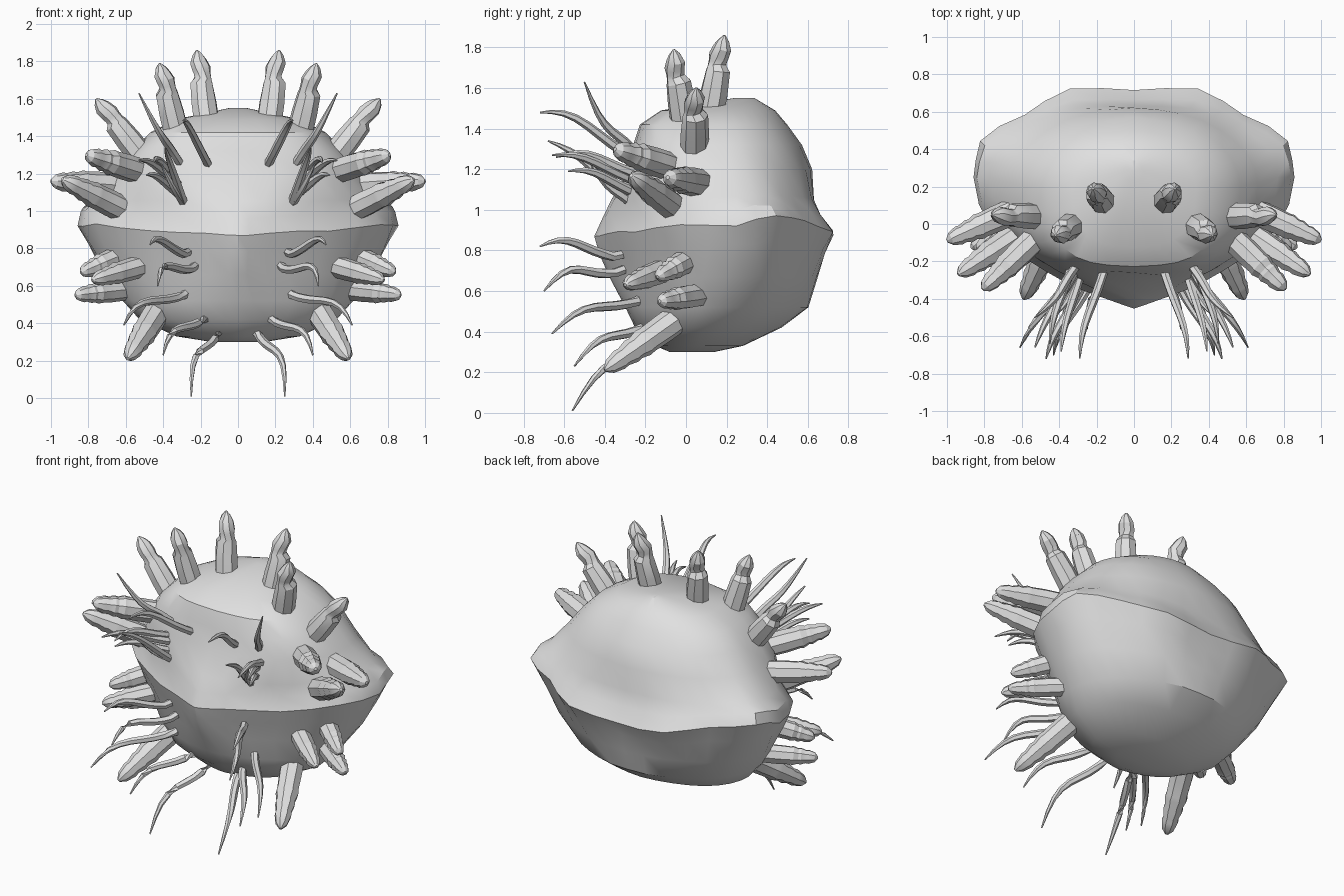
import bpy, bmesh, math, random
from mathutils import Vector

cube = bpy.data.objects.get("Cube")
if cube:
    bpy.data.objects.remove(cube, do_unlink=True)
random.seed(4)

skin = bpy.data.materials.new("grey_skin")
skin.use_nodes = True
grey = (0.75, 0.75, 0.75, 1)
skin.diffuse_color = grey
skin.node_tree.nodes["Principled BSDF"].inputs["Base Color"].default_value = grey


def loft(name, rings, angle):
    """Skin a list of closed rings, cap both ends and shade."""
    bm = bmesh.new()
    loops = [[bm.verts.new(p) for p in ring] for ring in rings]
    count = len(loops[0])
    for low, high in zip(loops, loops[1:]):
        for i in range(count):
            j = (i + 1) % count
            bm.faces.new((low[i], low[j], high[j], high[i]))
    for loop in (loops[0], loops[-1]):
        centre = bm.verts.new(sum((v.co for v in loop), Vector()) / count)
        for i in range(count):
            bm.faces.new((loop[i], loop[(i + 1) % count], centre))
    bmesh.ops.recalc_face_normals(bm, faces=bm.faces)
    mesh = bpy.data.meshes.new(name)
    bm.to_mesh(mesh)
    bm.free()
    mesh.materials.append(skin)
    obj = bpy.data.objects.new(name, mesh)
    bpy.context.collection.objects.link(obj)
    bpy.ops.object.select_all(action="DESELECT")
    obj.select_set(True)
    bpy.context.view_layer.objects.active = obj
    bpy.ops.object.shade_smooth_by_angle(angle=math.radians(angle))


def tube(name, path, radii, sides, angle):
    """Sweep a polygon of changing radius along a path."""
    rings = []
    for i, p in enumerate(path):
        along = (path[min(i + 1, len(path) - 1)] - path[max(i - 1, 0)]).normalized()
        side = along.cross(Vector((0.3, 0.8, 0.5))).normalized()
        up = along.cross(side)
        turns = [math.tau * k / sides for k in range(sides)]
        rings.append([p + radii[i] * (side * math.cos(a) + up * math.sin(a)) for a in turns])
    loft(name, rings, angle)


# Lumpy body: height, half width, front, middle and back depth of each ring
body_rings = [
    (0.30, 0.14, -0.08, 0.03, 0.14), (0.33, 0.33, -0.15, 0.05, 0.28),
    (0.42, 0.53, -0.25, 0.10, 0.47), (0.52, 0.62, -0.30, 0.15, 0.60),
    (0.66, 0.72, -0.37, 0.20, 0.65), (0.78, 0.81, -0.42, 0.25, 0.69),
    (0.87, 0.86, -0.45, 0.25, 0.74), (0.96, 0.84, -0.41, 0.25, 0.68),
    (1.05, 0.77, -0.36, 0.25, 0.64), (1.20, 0.66, -0.28, 0.22, 0.62),
    (1.32, 0.57, -0.26, 0.20, 0.57), (1.42, 0.47, -0.23, 0.18, 0.50),
    (1.49, 0.33, -0.12, 0.17, 0.44), (1.55, 0.05, 0.23, 0.28, 0.34)]
SEGMENTS = 32
rings = []
for z, width, front, middle, back in body_rings:
    ring = []
    ridge = math.exp(-((z - 0.87) / 0.15) ** 2)
    for k in range(SEGMENTS):
        a = math.tau * k / SEGMENTS
        s, c = math.sin(a), math.cos(a)
        # Rounded back, square brow, pinched muzzle and softer chin
        if c > 0:
            power_x, power_y = 1, 1
        elif z > 1.1:
            power_x, power_y = 0.75, 0.75
        elif z > 1:
            power_x, power_y = 1.1, 1
        elif z > 0.6:
            power_x, power_y = 1.65, 0.97
        else:
            power_x, power_y = 1.25, 1
        depth = back - middle if c > 0 else middle - front
        x = math.copysign(width * abs(s) ** power_x, s)
        y = math.copysign(depth * abs(c) ** power_y, c)
        lump = 1 + 0.015 * math.sin(11 * abs(x) + 7 * z) * math.sin(9 * y + 13 * z)
        lift = 0.06 * s * s + random.uniform(-0.012, 0.012) * abs(s)
        # Shoulder lobes and raised rim around the back
        if c > 0:
            around = math.acos(c) - math.radians(24)
            lump += 0.05 * ridge * math.cos(8 * around) * math.sqrt(c)
            lift += 0.13 * s * s * c
        ring.append(Vector((x * lump, middle + y * lump, z + ridge * lift)))
    rings.append(ring)
loft("body", rings, 30)

# Thick knobbly spikes: base and tip on the left side
spikes = {
    "crown_spike": ((0.16, 0.11, 1.42), (0.22, 0.19, 1.86)),
    "brow_spike": ((0.32, 0.00, 1.38), (0.42, -0.06, 1.79)),
    "temple_spike": ((0.49, 0.04, 1.26), (0.76, 0.05, 1.60)),
    "upper_front_spike": ((0.52, -0.07, 1.21), (0.81, -0.35, 1.30)),
    "upper_side_spike": ((0.62, 0.08, 1.13), (1.00, -0.09, 1.16)),
    "middle_front_spike": ((0.58, -0.03, 0.99), (0.94, -0.27, 1.17)),
    "middle_side_spike": ((0.60, 0.04, 0.77), (0.84, -0.14, 0.67)),
    "lower_front_spike": ((0.50, -0.09, 0.71), (0.78, -0.30, 0.63)),
    "lower_side_spike": ((0.60, 0.06, 0.58), (0.87, -0.13, 0.55)),
    "chin_spike": ((0.40, 0.02, 0.51), (0.59, -0.40, 0.21))}
# Fraction along the spike and radius, tapering in steps
knobbly = [(0, .069), (.3, .071), (.5, .067), (.55, .071), (.64, .058), (.69, .062),
           (.78, .049), (.83, .052), (.94, .037), (1, .01)]
bulbed = [(0, .070), (.35, .070), (.6, .063), (.66, .048), (.71, .046),
          (.77, .050), (.86, .046), (.94, .029), (1, .006)]

for name, (base, tip) in spikes.items():
    profile = bulbed if name in ("crown_spike", "brow_spike", "temple_spike") else knobbly
    slim = 0.84 if name.startswith(("middle_side", "lower")) else 1
    for label, sign in (("left", 1), ("right", -1)):
        a, b = (Vector((sign * p[0], p[1], p[2])) for p in (base, tip))
        path = [a.lerp(b, t) for t, r in profile]
        # Bent neck below the bulb
        if profile is bulbed:
            for i in (3, 4, 5):
                path[i].x -= sign * 0.012
                path[i].y -= 0.01
        tube(label + "_" + name, path, [r * slim for t, r in profile], 8, 28)

# Thin whiskers: base, tip and sideways sag of the curve
whiskers = [
    ((0.32, -0.24, 1.27), (0.53, -0.50, 1.63), -0.06),
    ((0.16, -0.25, 1.25), (0.29, -0.72, 1.48), 0.05),
    ((0.28, -0.25, 1.02), (0.39, -0.68, 1.34), 0.03),
    ((0.31, -0.24, 1.14), (0.53, -0.66, 1.27), 0.03),
    ((0.33, -0.22, 1.17), (0.45, -0.64, 1.26), 0.04),
    ((0.30, -0.24, 1.08), (0.49, -0.58, 1.19), 0.03),
    ((0.27, -0.24, 1.01), (0.41, -0.48, 1.25), -0.03),
    ((0.29, -0.36, 0.77), (0.47, -0.72, 0.82), 0.04),
    ((0.25, -0.35, 0.69), (0.43, -0.70, 0.60), 0.06),
    ((0.29, -0.24, 0.55), (0.61, -0.66, 0.39), 0.05),
    ((0.18, -0.21, 0.42), (0.40, -0.55, 0.23), 0.05),
    ((0.10, -0.14, 0.35), (0.25, -0.56, 0.01), 0.07)]
STEPS = 9
for number, (base, tip, sag) in enumerate(whiskers, 1):
    for label, sign in (("left", 1), ("right", -1)):
        a, b = (Vector((sign * p[0], p[1], p[2])) for p in (base, tip))
        # Root buried in the body
        path, radii = [a.lerp(Vector((0, 0.2, 0.9)), 0.2)], [0.022]
        for i in range(STEPS):
            t = i / (STEPS - 1)
            bow = sag * (math.sin(math.pi * t) - 0.35 * math.sin(math.tau * t))
            path.append(a.lerp(b, t) + Vector((sign * bow * 0.4, 0, bow)))
            radii.append(0.02 * (1 - t ** 3) + 0.004)
        tube(f"{label}_whisker_{number}", path, radii, 6, 40)
